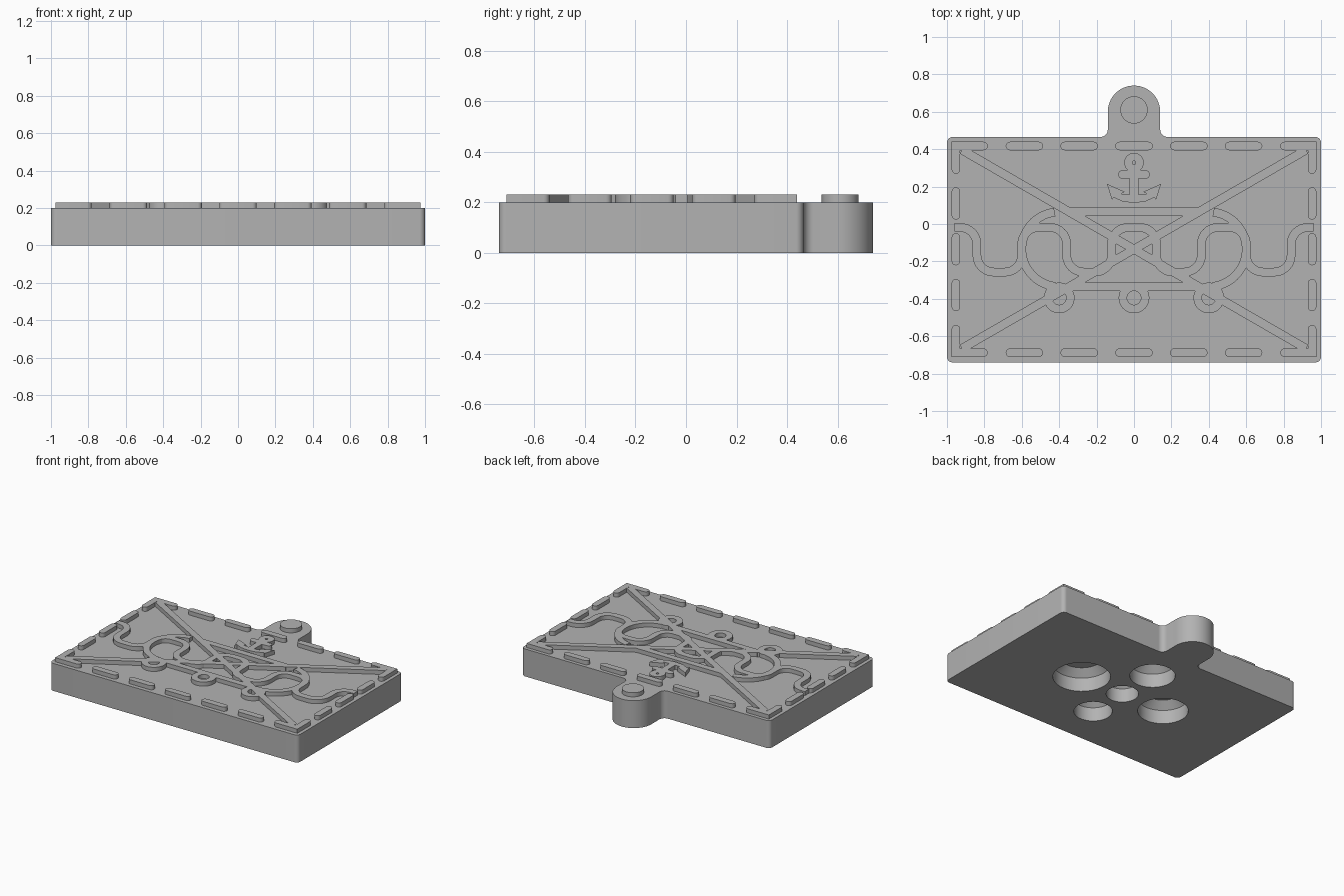
import bpy, bmesh
from math import sin, cos, pi, radians, hypot

cube = bpy.data.objects.get("Cube")
if cube:
    bpy.data.objects.remove(cube, do_unlink=True)

grey = bpy.data.materials.new("light grey")
grey.use_nodes = True
colour = (0.45, 0.45, 0.45, 1)
grey.diffuse_color = colour
grey.node_tree.nodes["Principled BSDF"].inputs["Base Color"].default_value = colour

THICK, TOP = 0.20, 0.23      # plate thickness, relief height
W = 0.046                    # ribbon width
MID = -0.135                 # centre of the plate in y


def arc(cx, cy, r, a0, a1, n=8):
    return [(cx + r * cos(radians(a0 + (a1 - a0) * i / n)),
             cy + r * sin(radians(a0 + (a1 - a0) * i / n))) for i in range(n + 1)]


def mirror(pts):
    return [(-x, y) for x, y in reversed(pts)]


def finish(name, bm):
    bmesh.ops.recalc_face_normals(bm, faces=bm.faces)
    me = bpy.data.meshes.new(name)
    bm.to_mesh(me)
    bm.free()
    me.materials.append(grey)
    ob = bpy.data.objects.new(name, me)
    bpy.context.collection.objects.link(ob)
    return ob


def prism(name, pts, z0=THICK - 0.01, z1=TOP):
    bm = bmesh.new()
    face = bm.faces.new([bm.verts.new((x, y, z0)) for x, y in pts])
    out = bmesh.ops.extrude_face_region(bm, geom=[face])
    top = [v for v in out["geom"] if isinstance(v, bmesh.types.BMVert)]
    bmesh.ops.translate(bm, verts=top, vec=(0, 0, z1 - z0))
    bmesh.ops.remove_doubles(bm, verts=bm.verts, dist=0.0001)
    return finish(name, bm)


def lathe(name, cx, cy, profile, n=48, closed=False):
    """Revolve (radius, z) points about a vertical axis."""
    bm = bmesh.new()
    rings = [[bm.verts.new((cx + r * cos(2 * pi * i / n), cy + r * sin(2 * pi * i / n), z))
              for i in range(n)] for r, z in profile]
    pairs = list(zip(rings, rings[1:]))
    if closed:
        pairs.append((rings[-1], rings[0]))
    else:
        bm.faces.new(rings[0])
        bm.faces.new(rings[-1])
    for a, b in pairs:
        for i in range(n):
            j = (i + 1) % n
            bm.faces.new((a[i], a[j], b[j], b[i]))
    return finish(name, bm)


def ring(name, cx, cy, r_out, r_in):
    z = THICK - 0.01
    return lathe(name, cx, cy, [(r_in, z), (r_out, z), (r_out, TOP), (r_in, TOP)], closed=True)


def ribbon(name, path, round_ends=False):
    """Flat strip of constant width along a path, with mitred corners."""
    h, left, right, dirs = W / 2, [], [], []
    for (x0, y0), (x1, y1) in zip(path, path[1:]):
        d = hypot(x1 - x0, y1 - y0)
        dirs.append(((x1 - x0) / d, (y1 - y0) / d))
    for i, (x, y) in enumerate(path):
        a, b = dirs[max(i - 1, 0)], dirs[min(i, len(dirs) - 1)]
        k = h / (1 + a[0] * b[0] + a[1] * b[1])
        nx, ny = -(a[1] + b[1]) * k, (a[0] + b[0]) * k
        left.append((x + nx, y + ny))
        right.append((x - nx, y - ny))
    caps = [[], []]
    if round_ends:
        for c, (x, y), (dx, dy), s in ((0, path[-1], dirs[-1], 1), (1, path[0], dirs[0], -1)):
            for i in range(1, 8):
                t = pi * i / 8
                caps[c].append((x + s * h * (dx * sin(t) - dy * cos(t)),
                                y + s * h * (dy * sin(t) + dx * cos(t))))
    return prism(name, left + caps[0] + right[::-1] + caps[1])


# Base plate with hanging tab
half = (arc(0.97, -0.71, 0.03, -90, 0) + arc(0.97, 0.435, 0.03, 0, 90)
        + arc(0.18, 0.505, 0.04, 270, 180) + arc(0, 0.60, 0.14, 0, 90, 20))
plate = prism("base_plate", half + mirror(half)[1:], 0, THICK)

# Round pockets in the underside
for x, y, r in ((0.35, -0.12, 0.19), (-0.35, -0.12, 0.167), (0, 0.19, 0.15),
                (0, -0.42, 0.127), (0, -0.12, 0.107)):
    cutter = lathe("pocket_cutter", x, y,
                   [(r, -0.05), (r, 0.10), (r - 0.05, 0.15)])
    cutter.hide_render = True
    mod = plate.modifiers.new("pocket", "BOOLEAN")
    mod.operation, mod.solver, mod.object = "DIFFERENCE", "EXACT", cutter
    bpy.context.view_layer.objects.active = plate
    bpy.ops.object.modifier_apply(modifier=mod.name)
    bpy.data.objects.remove(cutter, do_unlink=True)

# Tab boss
lathe("tab_boss", 0, 0.61, [(0.073, THICK - 0.01), (0.073, TOP)])

# Stitched border
for side, y in (("back", 0.417), ("front", -0.688)):
    for i in range(-2, 3):
        x = i * 0.293
        ribbon(side + "_dash", [(x - 0.077, y), (x + 0.077, y)], True)
for s in (-1, 1):
    x = s * 0.952
    for y in (0.11, MID, -0.38):
        ribbon("side_dash", [(x, y - 0.063), (x, y + 0.063)], True)
    for y, t in ((0.417, 1), (-0.688, -1)):
        ribbon("corner_dash", [(s * 0.805, y), (x, y), (x, y - t * 0.125)], True)

# Crossed diagonals and joining bars
for s in (-1, 1):
    ribbon("diagonal", [(-0.92, MID + s * 0.531), (0.92, MID - s * 0.531)])
    ribbon("cross_bar", [(-0.355, MID + s * 0.2), (0.355, MID + s * 0.2)])

# Large side arcs, ending on the diagonals
loop = arc(-0.40, MID, 0.2, 97, 263, 28)
ribbon("right_arc", loop)
ribbon("left_arc", mirror(loop))

# Wavy rope
HI, LO, R = -0.018, -0.257, 0.09
wave = [(-0.96, HI)]
for i in range(8):
    x = -0.84 + 0.24 * i
    if i % 2 == 0:
        wave += arc(x - R, HI - R, R, 90, 0) + arc(x + R, LO + R, R, 180, 270)
    else:
        wave += arc(x - R, LO + R, R, 270, 360) + arc(x + R, HI - R, R, 180, 90)
wave.append((0.96, HI))
ribbon("wavy_rope", wave)

# Small rings along the lower bar
for x in (-0.4, 0, 0.4):
    ring("small_ring", x, -0.395, 0.082, 0.037)

# Anchor
ring("anchor_eye", 0, 0.328, 0.052, 0.009)
ribbon("anchor_stock", [(-0.062, 0.265), (0.062, 0.265)], True)
ribbon("anchor_shank", [(0, 0.13), (0, 0.29)])
fluke = [(0, 0.113), (0.06, 0.12), (0.108, 0.142), (0.118, 0.13), (0.145, 0.215),
         (0.05, 0.172), (0.068, 0.162), (0.04, 0.158), (0, 0.155)]
prism("anchor_arms", fluke + mirror(fluke)[1:-1])

# Smooth rounded walls, keep crisp edges
for ob in bpy.context.scene.objects:
    ob.select_set(ob.type == "MESH")
bpy.context.view_layer.objects.active = plate
bpy.ops.object.shade_smooth_by_angle(angle=radians(30))
